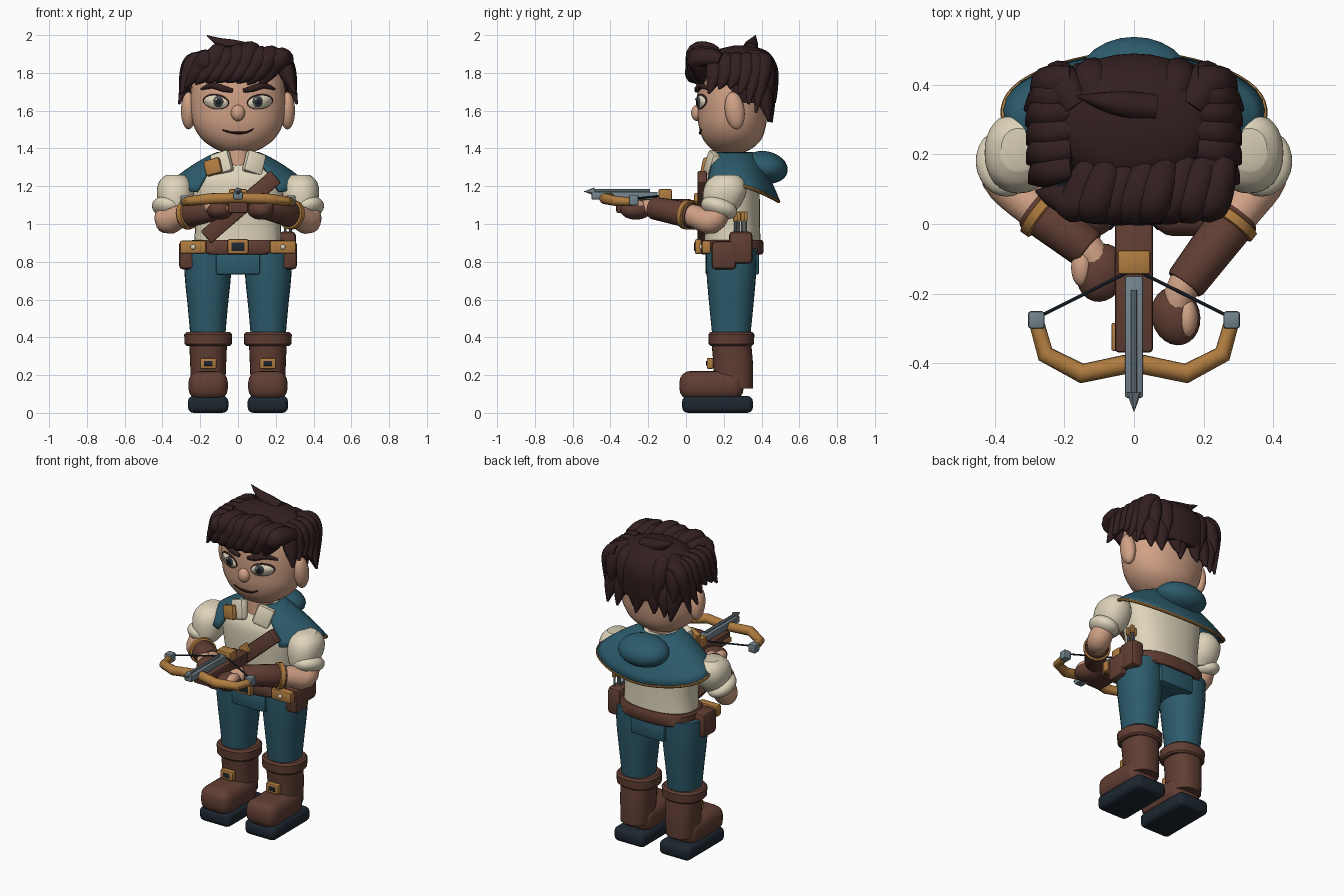
import bpy, bmesh, math
from mathutils import Vector, Matrix, Euler

if "Cube" in bpy.data.objects:
    bpy.data.objects.remove(bpy.data.objects["Cube"])


def mat(name, *c):
    m = bpy.data.materials.new(name)
    m.diffuse_color = (*c, 1)
    m.use_nodes = True
    m.node_tree.nodes["Principled BSDF"].inputs["Base Color"].default_value = m.diffuse_color
    return m


SKIN = mat("skin", .64, .36, .238)
CREAM = mat("cream cloth", .73, .66, .495)
TEAL = mat("teal cloth", .026, .106, .15)
BROWN = mat("brown leather", .118, .048, .033)
GOLD = mat("golden brass", .43, .20, .05)
HAIR = mat("dark brown hair", .033, .014, .015)
NAVY = mat("dark navy", .012, .02, .03)
STEEL = mat("grey steel", .17, .225, .26)
IRIS = mat("eye grey", .07, .08, .085)


def finish(name, bm, m, angle=40):
    bmesh.ops.recalc_face_normals(bm, faces=bm.faces)
    me = bpy.data.meshes.new(name)
    bm.to_mesh(me)
    bm.free()
    me.materials.append(m)
    for p in me.polygons:
        p.use_smooth = True
    me.set_sharp_from_angle(angle=math.radians(angle))
    ob = bpy.data.objects.new(name, me)
    bpy.context.collection.objects.link(ob)
    return ob


def ball(name, c, r, m, rot=(0, 0, 0)):
    bm = bmesh.new()
    M = Matrix.LocRotScale(Vector(c), Euler([math.radians(a) for a in rot]), Vector(r))
    bmesh.ops.create_uvsphere(bm, u_segments=24, v_segments=14, radius=1, matrix=M)
    return finish(name, bm, m)


def box(name, c, size, m, bevel=.01, rot=(0, 0, 0), seg=2):
    bm = bmesh.new()
    bmesh.ops.create_cube(bm, size=1)
    bmesh.ops.scale(bm, vec=size, verts=bm.verts)
    if bevel:
        bmesh.ops.bevel(bm, geom=bm.edges[:], offset=bevel, segments=seg, profile=.5, affect='EDGES')
    bm.transform(Matrix.LocRotScale(Vector(c), Euler([math.radians(a) for a in rot]), None))
    return finish(name, bm, m)


def spline(pts, k=4):
    """Catmull-Rom resampling of tuples."""
    P = [pts[0]] + list(pts) + [pts[-1]]
    out = []
    for i in range(1, len(P) - 2):
        for j in range(k):
            t = j / k
            out.append(tuple(.5 * (2 * b + (c - a) * t + (2 * a - 5 * b + 4 * c - d) * t * t
                                   + (3 * b - a - 3 * c + d) * t ** 3)
                             for a, b, c, d in zip(*P[i - 1:i + 3])))
    return out + [tuple(pts[-1])]


def skin_rings(bm, rings):
    R = [[bm.verts.new(p) for p in ring] for ring in rings]
    n = len(R[0])
    for a, b in zip(R, R[1:]):
        for i in range(n):
            bm.faces.new((a[i], a[(i + 1) % n], b[(i + 1) % n], b[i]))
    bm.faces.new(R[0])
    bm.faces.new(R[-1])


def loft(name, rows, m, cx=0, p=2.0, n=32, k=4):
    """Stack of superellipses, rows of (z, centre y, x radius, y radius)."""
    bm = bmesh.new()
    rings = []
    for z, cy, rx, ry in (spline(rows, k) if k else rows):
        ring = []
        for i in range(n):
            c, s = math.cos(i * math.tau / n), math.sin(i * math.tau / n)
            ring.append((cx + rx * math.copysign(abs(c) ** (2 / p), c),
                         cy + ry * math.copysign(abs(s) ** (2 / p), s), z))
        rings.append(ring)
    skin_rings(bm, rings)
    return finish(name, bm, m)


def sweep(bm, pts, wide=1.0, n=12, k=4):
    """Tube through points (x, y, z, radius)."""
    q = spline(pts, k) if k else pts
    P = [Vector(a[:3]) for a in q]
    ref = (P[len(P) // 2] - P[0]).cross(P[-1] - P[0])
    if ref.length < 1e-5:
        ref = (P[-1] - P[0]).orthogonal()
    rings = []
    for i, a in enumerate(q):
        t = (P[min(i + 1, len(P) - 1)] - P[max(i - 1, 0)]).normalized()
        v = t.cross(ref).normalized()
        u = v.cross(t)
        rings.append([P[i] + a[3] * (u * wide * math.cos(j * math.tau / n) + v * math.sin(j * math.tau / n))
                      for j in range(n)])
    skin_rings(bm, rings)


def tube(name, pts, m, **kw):
    bm = bmesh.new()
    sweep(bm, pts, **kw)
    return finish(name, bm, m)


# Legs, boots and belt gear, both sides
for s in (1, -1):
    x = .158 * s
    box("sole", (x, .167, .045), (.214, .375, .09), NAVY, .03, seg=3)
    box("boot_foot", (x, .135, .145), (.208, .34, .155), BROWN, .06, seg=4)
    loft("boot_shaft", [(.13, .25, .09, .105), (.25, .25, .095, .105), (.37, .24, .1, .105)], BROWN, x, 2.4)
    loft("boot_cuff", [(.355, .24, .115, .11), (.365, .24, .125, .12), (.415, .24, .127, .122),
                       (.427, .24, .115, .112)], BROWN, x, 2.3, k=0)
    box("boot_buckle", (x, .128, .262), (.088, .036, .058), GOLD, .008)
    box("boot_buckle_hole", (x, .111, .262), (.045, .008, .026), NAVY, .002)
    loft("trouser_leg", [(.40, .24, .092, .1), (.55, .24, .105, .115), (.72, .24, .122, .13),
                         (.87, .24, .126, .135)], TEAL, .16 * s, 2.2)
    box("belt_pouch", (.265 * s, .2, .835), (.095, .13, .15), BROWN, .02)
    box("pouch_clasp", (.238 * s, .108, .878), (.14, .05, .07), GOLD, .012)
    ball("clasp_stud", (.238 * s, .081, .878), (.013, .01, .013), CREAM)

box("trouser_seat", (0, .245, .79), (.235, .285, .115), TEAL, .01)
loft("hips", [(.78, .245, .2, .125), (.86, .245, .235, .15)], TEAL, p=2.4, k=0)
loft("belt", [(.838, .243, .242, .158), (.848, .243, .252, .166), (.905, .243, .252, .166),
              (.916, .243, .242, .158)], BROWN, p=2.5, k=0)
box("belt_buckle", (0, .065, .88), (.11, .035, .08), GOLD, .01)
box("belt_buckle_hole", (0, .046, .88), (.07, .008, .046), NAVY, .003)

# Quiver with spare bolts on one hip
box("quiver", (.262, .29, .875), (.09, .125, .17), BROWN, .022)
for i in range(4):
    px, py = .25 + .028 * (i % 2), .262 + .018 * i
    tube("spare_bolt", [(px, py, .93, .007), (px, py, 1.04, .007)], STEEL, n=8, k=0)
    box("spare_bolt_fletching", (px, py, 1.04), (.024, .02, .05), GOLD, .004)

# Torso, neck, collar, chest strap
loft("shirt", [(.87, .245, .235, .15), (1.0, .245, .228, .147), (1.15, .24, .245, .15), (1.25, .24, .25, .142),
               (1.32, .245, .165, .1), (1.37, .25, .08, .07)], CREAM, p=2.3)
loft("neck", [(1.28, .22, .075, .085), (1.45, .235, .085, .09)], SKIN, k=0)
for s in (1, -1):
    box("collar_flap", (.085 * s, .138, 1.322), (.105, .05, .12), CREAM, .015, (-12, 18 * s, 16 * s))
box("collar_clasp", (-.132, .108, 1.302), (.09, .035, .085), GOLD, .012, (-8, -15, -14))
box("chest_strap", (.015, .085, 1.09), (.49, .05, .085), BROWN, .008, (0, -41, 0))
box("strap_buckle", (.01, .058, 1.125), (.06, .03, .06), GOLD, .008, (0, -41, 0))


# Shoulder cape: open surface around the neck with a trimmed hem
def cape_point(a, t):
    c, s = math.cos(a), math.sin(a)
    back = max(c, 0)
    hem = Vector(((.35 + .075 * math.sin(2 * abs(a)) * (c > 0)) * s, .25 + (.24 if c > 0 else .18) * c,
                  1.21 - .09 * back ** 1.5 - .05 * max(-c, 0)))
    top = Vector((.105 * s, .245 + .105 * c, 1.375))
    p = top.lerp(hem, t)
    p.z = top.z + (hem.z - top.z) * (.6 * t + .4 * t ** 2.0)
    return p


bm = bmesh.new()
NA, NT = 40, 8
grid = [[bm.verts.new(cape_point(math.radians(-142 + 284 * i / NA), j / NT)) for j in range(NT + 1)]
        for i in range(NA + 1)]
for a, b in zip(grid, grid[1:]):
    for j in range(NT):
        bm.faces.new((a[j], b[j], b[j + 1], a[j + 1]))
cape = finish("shoulder_cape", bm, TEAL)
mod = cape.modifiers.new("thickness", 'SOLIDIFY')
mod.thickness, mod.offset = .016, 0
tube("cape_trim", [(*cape_point(math.radians(a), 1.0), .0095) for a in range(-110, 111, 5)], GOLD, n=8, k=0)
ball("folded_hood", (0, .42, 1.30), (.16, .12, .085), TEAL, (-12, 0, 0))

# Arms: (side, bracer start, bracer end, glove, fingers)
for s, a, b, g, f in ((1, (.3, .03, 1.045), (.145, -.175, 1.085), (.12, -.265, 1.075), (.152, -.27, 1.095)),
                      (-1, (-.29, .05, 1.045), (-.13, -.075, 1.075), (-.095, -.14, 1.075), (-.15, -.125, 1.09))):
    loft("sleeve_puff", [(1.055, .175, .055, .07), (1.1, .19, .085, .1), (1.17, .205, .098, .115),
                         (1.225, .21, .085, .1), (1.26, .215, .05, .06)], CREAM, .332 * s, 2.2)
    ball("sleeve_cuff", (.372 * s, .175, 1.085), (.085, .1, .054), CREAM, (-18, -15 * s, 0))
    A, B = Vector(a), Vector(b)
    d = (B - A).normalized()
    tube("forearm", [(.365 * s, .19, 1.1, .06), (.372 * s, .135, 1.015, .068), (*a, .06), (*b, .047), (*g, .04)],
         SKIN, n=16)
    tube("bracer", [(*a, .064), (*(A + d * .01), .07), (*(B - d * .01), .06), (*b, .055)], BROWN, n=20, k=0)
    tube("bracer_band", [(*(A + d * .012), .07), (*(A + d * .016), .079), (*(A + d * .042), .078),
                         (*(A + d * .046), .068)], GOLD, n=20, k=0)
    ball("glove", g, (.07, .085, .052), BROWN, (0, 0, 15 * s))
    ball("fingers", f, (.031, .056, .034), SKIN)

# Crossbow
box("crossbow_stock", (0, -.17, 1.095), (.11, .4, .075), BROWN, .012)
box("crossbow_lock", (0, -.11, 1.15), (.095, .07, .07), GOLD, .008)
box("crossbow_rail", (0, -.325, 1.15), (.052, .35, .04), STEEL, .006)
box("crossbow_trigger_guard", (-.055, -.325, 1.085), (.02, .08, .03), GOLD, .005)
tube("loaded_bolt", [(0, -.19, 1.175, .009), (0, -.49, 1.175, .009)], STEEL, n=8, k=0)
tube("bolt_tip", [(0, -.485, 1.172, .022), (0, -.54, 1.172, .001)], STEEL, n=6, k=0)
half = [(.03, -.405, 1.138, .028), (.15, -.43, 1.134, .029), (.255, -.375, 1.122, .026), (.28, -.285, 1.118, .022)]
limb = [(-h[0], *h[1:]) for h in half[::-1]] + half
tube("crossbow_limbs", limb, GOLD, n=12, k=0)
for s in (1, -1):
    box("limb_tip", (.281 * s, -.276, 1.125), (.048, .05, .054), STEEL, .008)
    tube("bowstring", [(.28 * s, -.27, 1.135, .005), (0, -.13, 1.15, .005)], NAVY, n=6, k=0)

# Head
HEAD = [(1.375, .235, .06, .06), (1.40, .24, .125, .11), (1.45, .245, .192, .155), (1.52, .245, .235, .178),
        (1.6, .247, .25, .186), (1.7, .25, .25, .19), (1.8, .25, .23, .175), (1.88, .25, .17, .13),
        (1.91, .25, .07, .06)]
loft("head", HEAD, SKIN, p=2.15)
ROWS = spline(HEAD, 4)


def face_y(x, z):
    for a, b in zip(ROWS, ROWS[1:]):
        if a[0] <= z <= b[0]:
            t = (z - a[0]) / (b[0] - a[0])
            _, cy, rx, ry = (u + (v - u) * t for u, v in zip(a, b))
            return cy - ry * max(0, 1 - abs(x / rx) ** 2.15) ** (1 / 2.15)


def decal(name, cx, cz, rx, rz, m, off, tilt=0):
    """Thin rounded plate that follows the face."""
    bm = bmesh.new()
    n = 20
    mid = bm.verts.new((cx, face_y(cx, cz) - off, cz))
    vs = []
    for i in range(n):
        c, s = math.cos(i * math.tau / n), math.sin(i * math.tau / n)
        x, z = cx + rx * c, cz + rz * s + tilt * c * rx
        vs.append(bm.verts.new((x, face_y(x, z) - off, z)))
    for i in range(n):
        bm.faces.new((mid, vs[(i + 1) % n], vs[i]))
    ob = finish(name, bm, m)
    sol = ob.modifiers.new("thickness", 'SOLIDIFY')
    sol.thickness, sol.offset = .006, 0


for s in (1, -1):
    ball("ear", (.262 * s, .258, 1.6), (.04, .052, .1), SKIN, (8, 0, 0))
    decal("eye_outline", .116 * s, 1.648, .068, .04, HAIR, .003, .1 * s)
    decal("eye_white", .116 * s, 1.645, .063, .034, CREAM, .006, .1 * s)
    decal("eye_iris", .104 * s, 1.648, .026, .03, IRIS, .010)
    decal("eye_pupil", .104 * s, 1.648, .014, .017, NAVY, .014)
    decal("eye_glint", .104 * s - .01, 1.66, .006, .006, CREAM, .017)
    tube("eyebrow", [(x * s, face_y(x, z) - .006, z, r) for x, z, r in
                     ((.028, 1.706, .01), (.075, 1.716, .017), (.135, 1.732, .016), (.195, 1.714, .006))], HAIR)
ball("nose", (0, .06, 1.588), (.037, .033, .043), SKIN)
tube("mouth", [(x, face_y(x, z) - .002, z, r) for x, z, r in
               ((-.082, 1.497, .004), (-.04, 1.485, .006), (0, 1.482, .008), (.045, 1.485, .006), (.082, 1.503, .004))],
     HAIR, n=8)

# Hair: cap plus swept locks
loft("hair_cap", [(1.64, .31, .245, .165), (1.7, .295, .26, .19), (1.8, .29, .262, .2), (1.87, .29, .235, .178),
                  (1.92, .29, .165, .13), (1.945, .295, .05, .04)], HAIR)
bm = bmesh.new()
for i in range(8):  # fringe, hooked forward and swept to one side
    u = i / 7
    x = -.165 + .385 * u
    e = abs(2 * u - 1) ** 3
    up = .012 * math.sin(i * 2.1) - .03 * e
    sweep(bm, [(x + .045, .185, 1.87, .03), (x + .025, .125, 1.902 + up, .046), (x, .055, 1.898 + up, .05),
               (x - .03, .04 + .03 * e, 1.835, .044), (x - .07, .03 + .05 * e, 1.782, .031),
               (x - .115, .045 + .05 * e, 1.75 - .03 * e, .005)], 1.1)
finish("hair_fringe", bm, HAIR)
bm = bmesh.new()
for s in (1, -1):  # side locks, tips swept forward
    for y, z, w in ((.15, 1.69, .3), (.205, 1.715, .305), (.26, 1.72, .305), (.315, 1.69, .308), (.36, 1.635, .312),
                    (.4, 1.59, .29)):
        k = 1 - max(0, abs(y - .26) - .06) * .6
        sweep(bm, [(.18 * s, y + .015, 1.875, .035), (.245 * s * k, y + .008, 1.86, .042),
                   (.272 * s * k, y, 1.785, .04), (w * s, y - .03, z, .006)], 1.15)
finish("hair_sides", bm, HAIR)
bm = bmesh.new()
for row, (n, drop, out) in enumerate(((6, 0, 0), (7, .115, .012))):  # back locks in two rows
    for i in range(n):
        u = 2 * i / (n - 1) - 1
        x, y = .205 * u, .41 - .015 * u * u - out
        bend = .018 * math.sin(i * 2.4 + row)
        sweep(bm, [(x * .8, y - .06, 1.89 - drop, .035), (x, y + .005, 1.86 - drop, .048),
                   (x * 1.08 + bend, y + .035, 1.77 - drop, .04),
                   (x * 1.12 + 2 * bend, y + .055, 1.67 - drop - bend, .006)], 1.15)
finish("hair_back", bm, HAIR)
tube("hair_tuft", [(.06, .335, 1.92, .04), (-.03, .345, 1.94, .038), (-.1, .355, 1.963, .024),
                   (-.165, .368, 1.999, .002)], HAIR)
